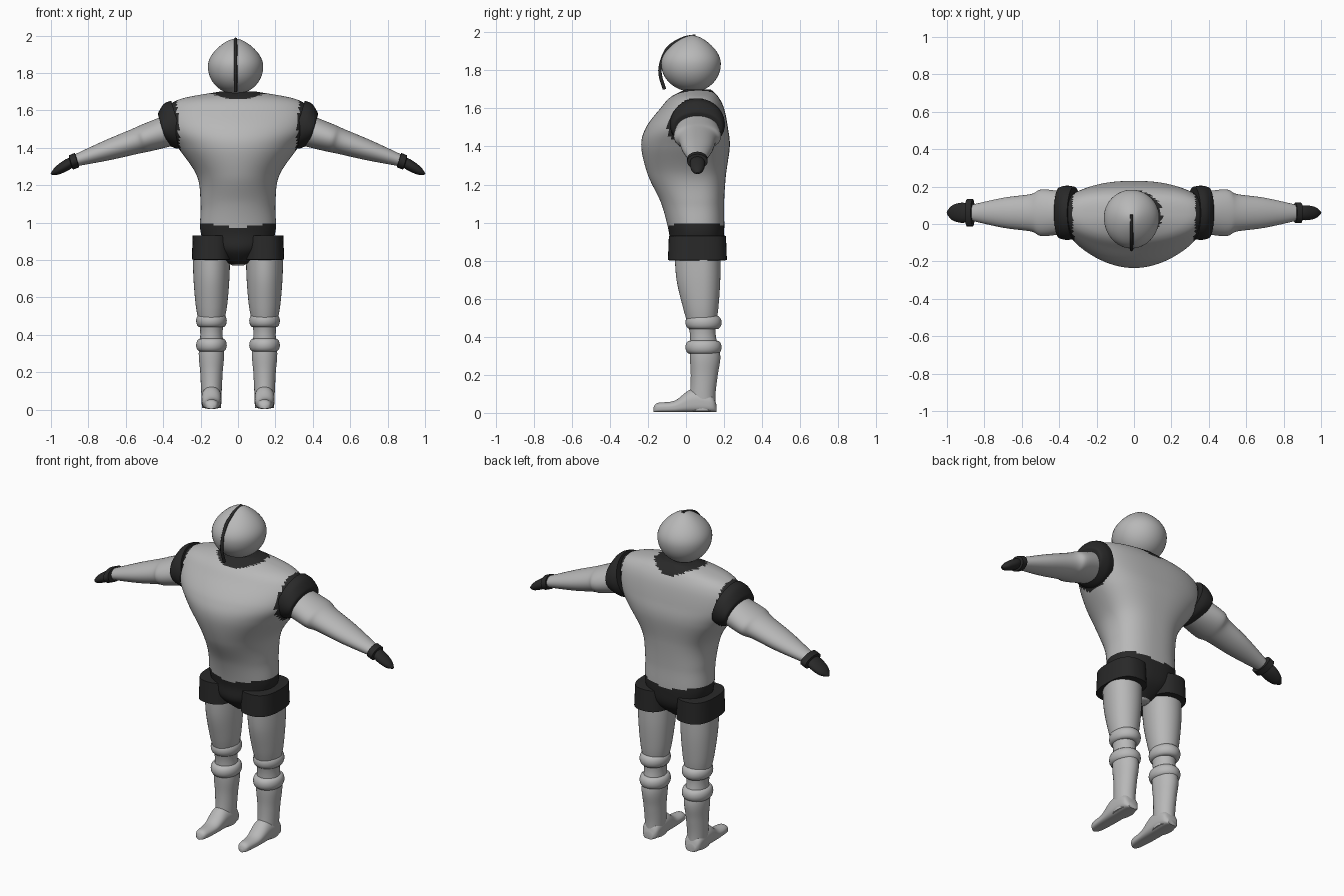
import bpy, bmesh
from math import cos, sin, pi
from mathutils import Vector

cube = bpy.data.objects.get("Cube")
if cube:
    bpy.data.objects.remove(cube, do_unlink=True)


def material(name, value):
    m = bpy.data.materials.new(name)
    m.use_nodes = True
    color = (value, value, value, 1)
    m.diffuse_color = color
    bsdf = next(n for n in m.node_tree.nodes if n.type == 'BSDF_PRINCIPLED')
    bsdf.inputs["Base Color"].default_value = color
    return m


GREY = material("light grey", 0.48)
DARK = material("charcoal", 0.022)
X, Y, Z = Vector((1, 0, 0)), Vector((0, 1, 0)), Vector((0, 0, 1))
ARM_UP = Vector((0.3, 0, 1)).normalized()


def finish(name, bm, mat, dark_rule=None):
    """Turn a bmesh into a smooth shaded object."""
    bmesh.ops.recalc_face_normals(bm, faces=bm.faces)
    if dark_rule:
        for face in bm.faces:
            face.material_index = int(dark_rule(face.calc_center_median()))
    mesh = bpy.data.meshes.new(name)
    bm.to_mesh(mesh)
    bm.free()
    mesh.materials.append(mat)
    if dark_rule:
        mesh.materials.append(DARK)
    ob = bpy.data.objects.new(name, mesh)
    bpy.context.collection.objects.link(ob)
    bpy.ops.object.select_all(action='DESELECT')
    ob.select_set(True)
    bpy.context.view_layer.objects.active = ob
    bpy.ops.object.shade_smooth_by_angle(angle=0.8)


def smooth_rows(rows, steps):
    """Catmull-Rom interpolation of ring parameters."""
    padded = [rows[0], *rows, rows[-1]]
    result = []
    for quad in zip(padded, padded[1:], padded[2:], padded[3:]):
        for k in range(steps):
            t = k / steps
            result.append([
                b + t * ((c - a) + t * ((2 * a - 5 * b + 4 * c - d)
                                        + t * (3 * (b - c) + d - a))) / 2
                for a, b, c, d in zip(*quad)])
    return result + [rows[-1]]


def loft(name, rows, u, v, mat=GREY, steps=6, sides=40, front_power=2,
         back_power=2, mirror=1, dark_rule=None):
    """Skin rings of (x, y, z, radius along u, radius to -v, radius to +v)."""
    bm = bmesh.new()
    rings = []
    for x, y, z, radius, near, far in smooth_rows(rows, steps):
        ring = []
        for i in range(sides):
            c, s = cos(2 * pi * i / sides), sin(2 * pi * i / sides)
            power = 2 / (front_power if s < 0 else back_power)
            across = abs(c) ** power * radius * (1 if c > 0 else -1)
            along = abs(s) ** power * (-near if s < 0 else far)
            point = Vector((x, y, z)) + u * across + v * along
            point.x *= mirror
            ring.append(bm.verts.new(point))
        rings.append(ring)
    for low, high in zip(rings, rings[1:]):
        for i in range(sides):
            bm.faces.new((low[i - 1], low[i], high[i], high[i - 1]))
    bm.faces.new(rings[0])
    bm.faces.new(rings[-1])
    finish(name, bm, mat, dark_rule)


def upright(sections, x=0, mid=0.05):
    """Sections of (z, half width, front y, back y)."""
    return [(x, mid, z, w, mid - front, back - mid)
            for z, w, front, back in sections]


def along_arm(sections, widen=1, lift=0):
    """Sections of (x, half depth, half height) on the sloping arm axis."""
    rows = []
    for x, depth, height in sections:
        droop = max(0, x - 0.88) / 4
        z = 1.61 + lift - x * 0.32 - droop
        rows.append((x, 0.06, z, depth * widen, height, height))
    return rows


# Torso with dark trunks, collar and shoulder edges
def torso_dark(p):
    waist = p.z < 0.97 + abs(p.x) * 0.15
    waist = waist and p.z > 0.78
    collar = p.z > 1.6 and Vector((p.x * 0.87, p.y - 0.05)).length < 0.13
    shoulder = p.z > 1.38 and abs(p.x) > 0.31 + (p.z - 1.4) * 0.07
    return waist or collar or shoulder


loft("torso", upright([
    (0.77, 0.03, 0, 0.1), (0.85, 0.15, -0.08, 0.18), (0.95, 0.2, -0.09, 0.2),
    (1.1, 0.2, -0.13, 0.2), (1.25, 0.22, -0.2, 0.21),
    (1.4, 0.32, -0.235, 0.23), (1.5, 0.385, -0.21, 0.22),
    (1.6, 0.385, -0.135, 0.2), (1.66, 0.31, -0.08, 0.17),
    (1.7, 0.1, 0, 0.13)]),
    X, Y, steps=12, sides=80, back_power=2.5, dark_rule=torso_dark)

# Round helmeted head, drawn to a point at the top and fuller at the face
HEAD = Vector((-0.013, 0.035, 1.835))
R = 0.148
bm = bmesh.new()
bmesh.ops.create_uvsphere(bm, u_segments=48, v_segments=32, radius=R)
for vert in bm.verts:
    narrow = 1 - 0.3 * max(0, vert.co.z / R) ** 2
    vert.co.x *= narrow
    vert.co.y *= narrow * (1.12 if vert.co.y < 0 else 1)
    vert.co += HEAD
finish("head", bm, GREY)

# Crest running down the face
curve = bpy.data.curves.new("head_crest", 'CURVE')
curve.dimensions = '3D'
curve.bevel_depth = 0.009
curve.use_fill_caps = True
points = smooth_rows([(0.05, 1.98), (-0.02, 1.965), (-0.1, 1.91),
                      (-0.137, 1.8), (-0.113, 1.7)], 6)
spline = curve.splines.new('POLY')
spline.points.add(len(points) - 1)
for point, (y, z) in zip(spline.points, points):
    point.co = (HEAD.x, y, z, 1)
curve.materials.append(DARK)
bpy.context.collection.objects.link(bpy.data.objects.new("head_crest", curve))

for side, m, wide in (("left", 1, 1), ("right", -1, 1.35)):
    # Sleeve band, arm, wrist cuff and mitten
    loft(side + "_shoulder_band", along_arm([
        (0.32, 0.14, 0.13), (0.36, 0.145, 0.125), (0.4, 0.135, 0.09),
        (0.405, 0.11, 0.07)], lift=0.02), Y, ARM_UP, DARK, mirror=m)
    loft(side + "_arm", along_arm([
        (0.36, 0.11, 0.085), (0.49, 0.125, 0.075), (0.55, 0.1, 0.068),
        (0.7, 0.08, 0.054), (0.88, 0.04, 0.03)]), Y, ARM_UP, mirror=m)
    loft(side + "_wrist_cuff", along_arm([
        (0.86, 0.04, 0.03), (0.862, 0.054, 0.04), (0.893, 0.054, 0.04),
        (0.896, 0.04, 0.03)], wide), Y, ARM_UP, DARK, steps=1, mirror=m)
    loft(side + "_mitten", along_arm([
        (0.88, 0.034, 0.026), (0.92, 0.04, 0.03), (0.97, 0.03, 0.022),
        (1, 0.006, 0.004)], wide), Y, ARM_UP, DARK, mirror=m)

    # Trunk leg cuff with rounded lips
    lips = [(0.8, -0.02), (0.803, 0), (0.93, -0.005), (0.932, -0.02)]
    loft(side + "_thigh_cuff",
         [(0.141, 0.06, z, 0.106 + grow, 0.155 + grow, 0.155 + grow)
          for z, grow in lips],
         X, Y, DARK, steps=1, front_power=2.6, back_power=2.6, mirror=m)

    # Leg, with rolled rings above and below the knee
    loft(side + "_leg", upright([
        (0.85, 0.1, -0.06, 0.18), (0.7, 0.096, -0.05, 0.18),
        (0.55, 0.083, -0.015, 0.17), (0.42, 0.06, 0.02, 0.155),
        (0.3, 0.068, 0.02, 0.18), (0.2, 0.06, 0.025, 0.167),
        (0.1, 0.055, 0.02, 0.155), (0.01, 0.05, 0, 0.155)],
        x=0.142, mid=0.09), X, Y, mirror=m)
    for part, height in (("upper", 0.475), ("lower", 0.345)):
        bulge = [pi * (k / 8 - 0.5) for k in range(9)]
        loft(side + "_" + part + "_knee_roll",
             [(0.142, 0.092, height + 0.035 * sin(a), 0.06 + 0.022 * cos(a),
               0.07 + 0.025 * cos(a), 0.07 + 0.025 * cos(a)) for a in bulge],
             X, Y, steps=1, mirror=m)

    # Foot tapering to a rounded toe, flat on the ground
    sole = [(0.16, 0.03, 0.02), (0.13, 0.052, 0.05), (0.03, 0.053, 0.06),
            (-0.06, 0.044, 0.03), (-0.15, 0.033, 0.024), (-0.172, 0.01, 0.01)]
    loft(side + "_foot",
         [(0.142, y, h + 0.004, w, h, h) for y, w, h in sole],
         X, Z, front_power=3.5, mirror=m)
